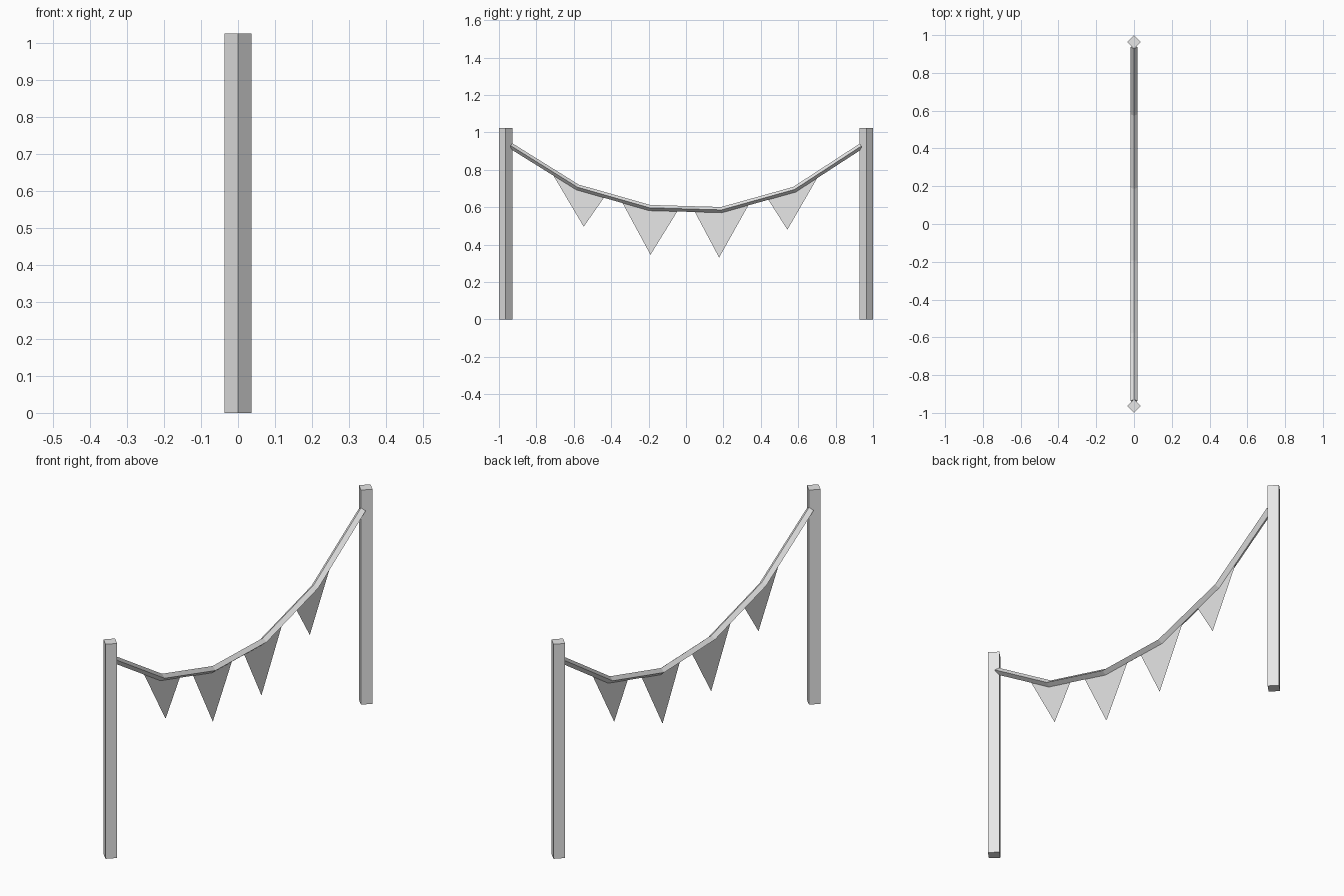
import bpy
import bmesh
from math import pi
from mathutils import Vector

cube = bpy.data.objects.get("Cube")
if cube:
    bpy.data.objects.remove(cube, do_unlink=True)

grey = bpy.data.materials.new("plain_grey")
grey.use_nodes = True
grey.diffuse_color = (0.8, 0.8, 0.8, 1)
grey.node_tree.nodes["Principled BSDF"].inputs["Base Color"].default_value = (0.8, 0.8, 0.8, 1)


def add_part(name, bm):
    mesh = bpy.data.meshes.new(name)
    bm.to_mesh(mesh)
    bm.free()
    mesh.materials.append(grey)
    obj = bpy.data.objects.new(name, mesh)
    bpy.context.collection.objects.link(obj)
    return obj


# Square posts turned corner-on
HEIGHT, RADIUS = 1.025, 0.036
for name, side in (("front_post", -1), ("back_post", 1)):
    bm = bmesh.new()
    bmesh.ops.create_cone(bm, cap_ends=True, segments=4, radius1=RADIUS,
                          radius2=RADIUS, depth=HEIGHT)
    # Put the corners on the x and y axes
    corner = max(bm.verts, key=lambda v: abs(v.co.x))
    if abs(corner.co.x) < RADIUS * 0.9:
        for v in bm.verts:
            v.co.xy = (Vector((v.co.x - v.co.y, v.co.x + v.co.y)) / 2 ** 0.5)
    bmesh.ops.translate(bm, verts=bm.verts, vec=(0, side * (1 - RADIUS), HEIGHT / 2))
    add_part(name, bm)

# Sagging rope: diamond section swept along a bent path (y, z)
path = [Vector((0, y, z)) for y, z in (
    (-0.937, 0.929), (-0.58, 0.707), (-0.194, 0.597),
    (0.19, 0.586), (0.58, 0.695), (0.937, 0.927))]
bm = bmesh.new()
rings = []
for i, p in enumerate(path):
    along = (path[min(i + 1, len(path) - 1)] - path[max(i - 1, 0)]).normalized()
    across = Vector((0.0185, 0, 0))
    up = Vector((0, -along.z, along.y)) * 0.0155
    rings.append([bm.verts.new(p + d) for d in (across, up, -across, -up)])
for a, b in zip(rings, rings[1:]):
    for k in range(4):
        n = (k + 1) % 4
        bm.faces.new((a[k], a[n], b[n], b[k]))
bm.faces.new(rings[0])
bm.faces.new(rings[-1])
bmesh.ops.recalc_face_normals(bm, faces=bm.faces)
add_part("rope", bm)

# Thin triangular pennants: two corners in the rope, then the tip
pennants = (
    ((-0.715, 0.78), (-0.433, 0.66), (-0.547, 0.496)),
    ((-0.342, 0.628), (-0.042, 0.585), (-0.19, 0.346)),
    ((0.042, 0.585), (0.337, 0.617), (0.177, 0.331)),
    ((0.437, 0.645), (0.705, 0.762), (0.542, 0.48)),
)
for i, corners in enumerate(pennants):
    bm = bmesh.new()
    face = bm.faces.new([bm.verts.new((0, y, z)) for y, z in corners])
    face.normal_update()
    if face.normal.x < 0:
        face.normal_flip()
    add_part(f"pennant_{i + 1}", bm)
